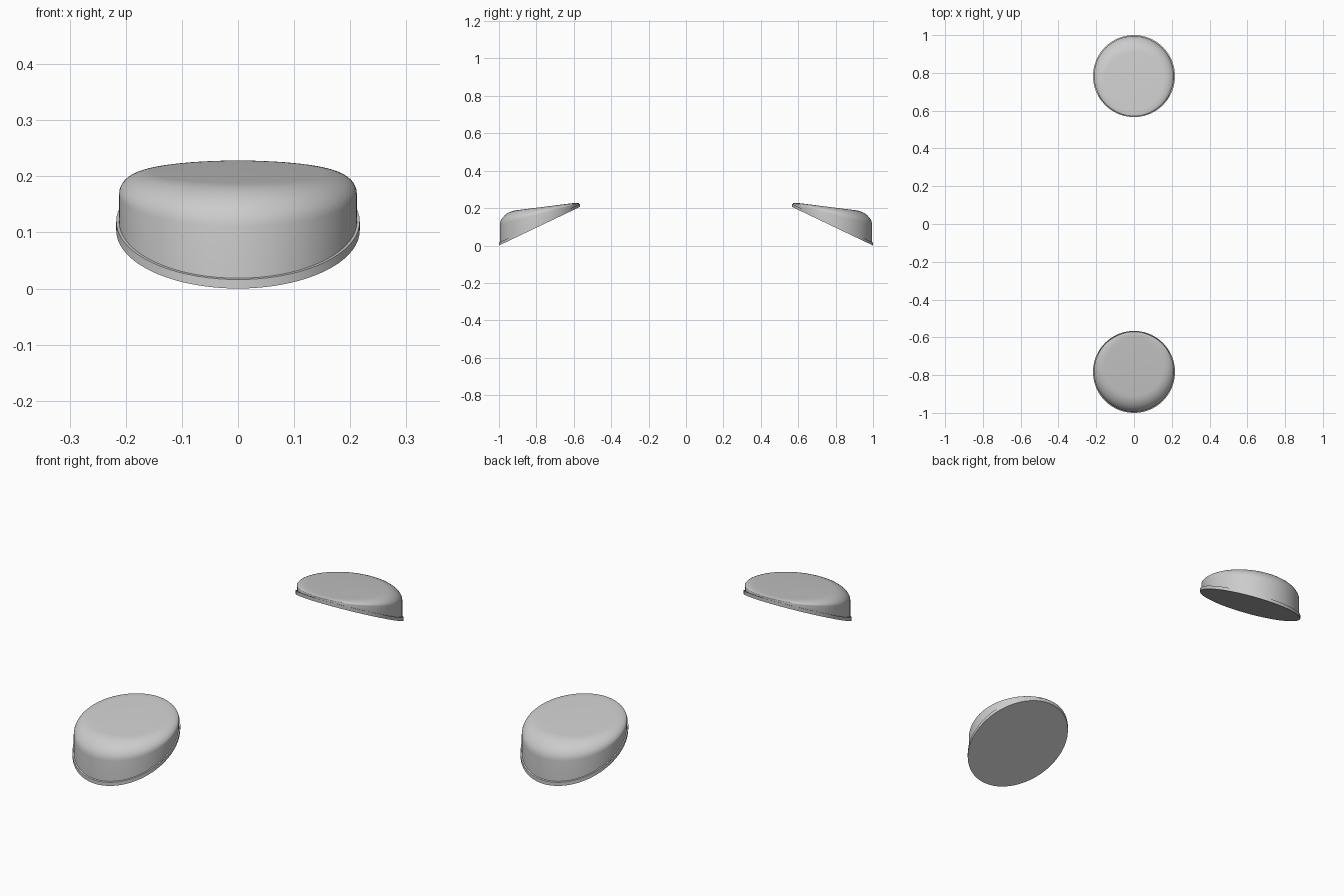
import bpy, bmesh, math

cube = bpy.data.objects.get("Cube")
if cube:
    bpy.data.objects.remove(cube)

SEGMENTS = 72
CENTRE = 0.783          # distance of each pad from the middle
RIM_R, CAP_R = 0.217, 0.212
RIM_T = 0.016

grey = bpy.data.materials.new("light grey")
grey.use_nodes = True
grey.diffuse_color = (0.6, 0.6, 0.6, 1)
grey.node_tree.nodes["Principled BSDF"].inputs["Base Color"].default_value = (0.6, 0.6, 0.6, 1)


def base_z(y):
    """Steep underside plane; y runs from the outer to the inner edge."""
    return 0.477 * (y + RIM_R)


def top_z(y):
    """Gently sloped top plane."""
    return 0.204 + 0.126 * y


def rim_point(c, s, ring):
    y = RIM_R * s
    return RIM_R * c, y, base_z(y) + RIM_T * ring


def cap_point(c, s, ring):
    """Straight wall first, then a rounding that shrinks toward the inner edge."""
    if ring == 0:
        y = CAP_R * s
        return CAP_R * c, y, base_z(y) + RIM_T
    a = (ring - 1) / 10 * math.pi / 2
    inset = 0.06 - 0.025 * s
    r = CAP_R - inset * (1 - math.cos(a))
    edge = CAP_R * s
    drop = 0.42 * (top_z(edge) - base_z(edge) - RIM_T)
    y = r * s
    return r * c, y, top_z(y) - drop * (1 - math.sin(a))


def loft(name, point, rings, turn):
    """Stack closed rings, cap both ends, and set the part in place."""
    bm = bmesh.new()
    loops = []
    for ring in range(rings):
        angles = [2 * math.pi * i / SEGMENTS for i in range(SEGMENTS)]
        loops.append([bm.verts.new(point(math.cos(t), math.sin(t), ring)) for t in angles])
    for low, high in zip(loops, loops[1:]):
        for i in range(SEGMENTS):
            j = (i + 1) % SEGMENTS
            bm.faces.new((low[i], low[j], high[j], high[i]))
    bm.faces.new(loops[0][::-1])
    bm.faces.new(loops[-1])
    bmesh.ops.recalc_face_normals(bm, faces=bm.faces)
    mesh = bpy.data.meshes.new(name)
    bm.to_mesh(mesh)
    bm.free()
    mesh.materials.append(grey)
    obj = bpy.data.objects.new(name, mesh)
    bpy.context.collection.objects.link(obj)
    obj.location.y = -CENTRE * math.cos(turn)
    obj.rotation_euler.z = turn
    bpy.ops.object.select_all(action="DESELECT")
    obj.select_set(True)
    bpy.context.view_layer.objects.active = obj
    bpy.ops.object.shade_smooth_by_angle(angle=math.radians(35))


# Front and back pads, each a thin tilted rim with a rounded wedge cap
for side, turn in (("front", 0), ("back", math.pi)):
    loft(side + "_rim", rim_point, 2, turn)
    loft(side + "_cap", cap_point, 12, turn)
